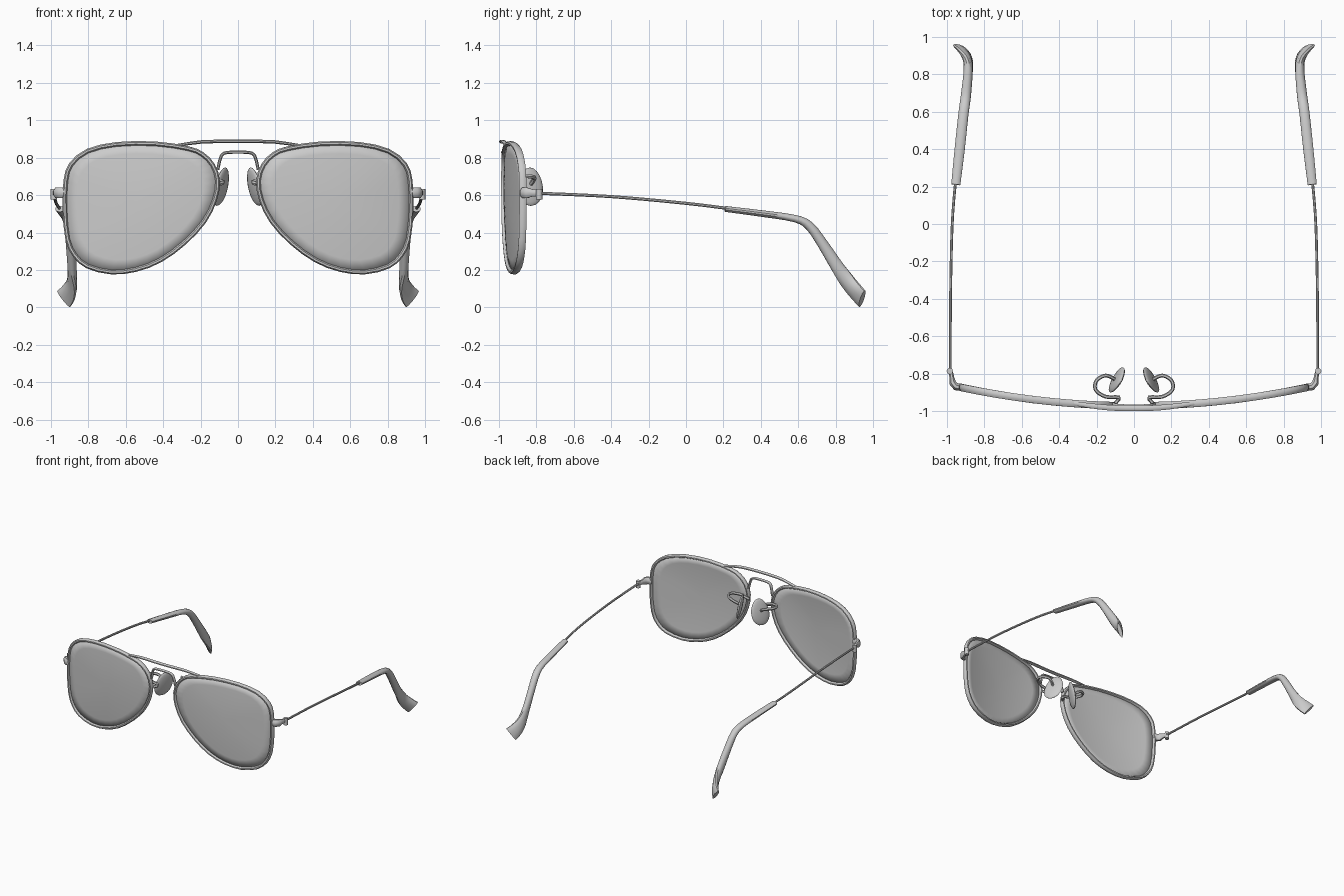
import bpy, bmesh, math
from mathutils import Vector

if "Cube" in bpy.data.objects:
    bpy.data.objects.remove(bpy.data.objects["Cube"])


def spline(pts, n, closed=False):
    """Catmull-Rom through tuples of any length, n steps per span."""
    out, m = [], len(pts)
    get = (lambda i: pts[i % m]) if closed else (lambda i: pts[max(0, min(m - 1, i))])
    for i in range(m if closed else m - 1):
        for k in range(n):
            t = k / n
            out.append(tuple(
                0.5 * (2 * b + (c - a) * t + (2 * a - 5 * b + 4 * c - d) * t * t + (3 * b - a - 3 * c + d) * t ** 3)
                for a, b, c, d in zip(get(i - 1), get(i), get(i + 1), get(i + 2))))
    return out if closed else out + [tuple(pts[-1])]


def finish(name, bm, mirror=True, angle=40):
    bmesh.ops.recalc_face_normals(bm, faces=bm.faces)
    me = bpy.data.meshes.new(name)
    bm.to_mesh(me)
    bm.free()
    ob = bpy.data.objects.new(name, me)
    bpy.context.collection.objects.link(ob)
    bpy.ops.object.select_all(action='DESELECT')
    ob.select_set(True)
    bpy.context.view_layer.objects.active = ob
    bpy.ops.object.shade_smooth_by_angle(angle=math.radians(angle))
    if mirror:
        ob.modifiers.new("Mirror", 'MIRROR').use_mirror_merge = False
    return ob


def sweep(name, path, hints, sides=8, closed=False, mirror=True):
    """Path of (x, y, z, half size along hint, half size across)."""
    bm = bmesh.new()
    P = [Vector(p[:3]) for p in path]
    m, rings = len(P), []
    for i, p in enumerate(path):
        a = P[i - 1] if closed or i else P[0]
        b = P[(i + 1) % m] if closed else P[min(i + 1, m - 1)]
        t = (b - a).normalized()
        h = Vector(hints[i] if isinstance(hints, list) else hints)
        u = (h - t * h.dot(t)).normalized()
        s = t.cross(u)
        rings.append([bm.verts.new(P[i] + u * p[3] * math.cos(w) + s * p[4] * math.sin(w))
                      for w in ((k + 0.5) * math.tau / sides for k in range(sides))])
    for i in range(m if closed else m - 1):
        r, q = rings[i], rings[(i + 1) % m]
        for k in range(sides):
            bm.faces.new((r[k], r[(k + 1) % sides], q[(k + 1) % sides], q[k]))
    if not closed:
        bm.faces.new(rings[0])
        bm.faces.new(rings[-1])
    return finish(name, bm, mirror)


# Teardrop lens outline (x, z), wrapped on a shallow curve in y
outline = [(.26, .857), (.44, .883), (.65, .88), (.81, .843), (.9, .77), (.93, .68),
           (.935, .52), (.92, .36), (.88, .27), (.81, .21), (.68, .178), (.545, .192),
           (.41, .244), (.278, .34), (.17, .457), (.112, .575), (.096, .68), (.123, .765), (.18, .825)]
loop = spline(outline, 2, True)
cx, cz = .54, .56


def wrap(x):
    return -.97 + .115 * x * x


def inset(p, f):
    return cx + (p[0] - cx) * f, cz + (p[1] - cz) * f


# Rims
rim = [inset(p, .972) for p in loop]
sweep("rim", [(x, wrap(x), z, .021, .013) for x, z in rim], (0, 1, 0), 8, True)

# Lenses, gently domed
bm = bmesh.new()
rings = []
for f in (.965, .8, .6, .4, .2):
    rings.append([bm.verts.new((x, wrap(x) - .016 * (1 - f * f), z))
                  for x, z in (inset(p, f) for p in loop)])
n = len(loop)
for r, q in zip(rings, rings[1:]):
    for k in range(n):
        bm.faces.new((r[k], r[(k + 1) % n], q[(k + 1) % n], q[k]))
mid = bm.verts.new((cx, wrap(cx) - .016, cz))
for k in range(n):
    bm.faces.new((rings[-1][k], rings[-1][(k + 1) % n], mid))
lens = finish("lens", bm)
sol = lens.modifiers.new("Thickness", 'SOLIDIFY')
sol.thickness, sol.offset = .008, 0

# Brow bar and lower bridge
half = [(.32, -.957, .866, .008, .012), (.2, -.974, .883, .01, .015), (.1, -.982, .886, .01, .016)]
flip = lambda pts: [(-p[0],) + p[1:] for p in pts]
bar = half + [(0, -.984, .886, .01, .016)] + flip(half)[::-1]
sweep("brow_bar", spline(bar, 2), (0, 0, 1), 8, mirror=False)
half = [(.108, -.965, .735), (.097, -.97, .785), (.082, -.973, .818), (.045, -.975, .828)]
bridge = half + flip(half)[::-1]
sweep("bridge", [p + (.014, .009) for p in spline(bridge, 3)], (0, 1, 0), 8, mirror=False)

# Nose pad wires and pads
wire = [(.1, -.955, .66), (.08, -.925, .67), (.15, -.922, .69), (.205, -.885, .70),
        (.2, -.835, .70), (.15, -.808, .69), (.1, -.83, .66)]
sweep("nose_pad_wire", [p + (.012, .01) for p in spline(wire, 3)], (0, 0, 1), 6)

bm = bmesh.new()
bmesh.ops.create_uvsphere(bm, u_segments=16, v_segments=10, radius=1)
wide = Vector((.45, -.89, 0)).normalized()
tall = Vector((-.22, -.02, 1)).normalized()
thin = wide.cross(tall).normalized()
for v in bm.verts:
    c = v.co.copy()
    v.co = Vector((.09, -.832, .645)) + wide * c.x * .075 * (1 - .12 * c.z) + thin * c.y * .017 + tall * c.z * .105
finish("nose_pad", bm)

# Hinge blocks and screws
sweep("hinge_block", [(.915, -.872, .612, .028, .02), (.95, -.868, .612, .03, .022),
                      (.968, -.848, .612, .03, .02), (.972, -.82, .612, .02, .014),
                      (.98, -.775, .61, .018, .012)], (0, 0, 1), 8)
bm = bmesh.new()
bmesh.ops.create_cone(bm, cap_ends=True, segments=12, radius1=.017, radius2=.017, depth=.055)
bmesh.ops.translate(bm, verts=bm.verts, vec=(.983, -.785, .605))
finish("hinge_screw", bm)

# Thin wire temples
arm = [(.98, -.79, .61), (.979, -.4, .592), (.97, 0, .556), (.95, .25, .525)]
sweep("temple_wire", [p + (.009, .008) for p in spline(arm, 5)], (0, 0, 1), 8)

# Temple sleeves flaring to an outward twisted paddle tip; last value is the twist
sleeve = [(.951, .21, .526, .016, .025, 0), (.93, .4, .502, .018, .028, 0),
          (.911, .58, .475, .02, .028, 0), (.9, .66, .435, .025, .028, 0),
          (.892, .73, .34, .029, .027, 0), (.885, .81, .215, .036, .025, 0),
          (.886, .87, .13, .044, .024, .3), (.906, .915, .076, .053, .021, .6),
          (.93, .942, .046, .058, .015, .75)]
sp = spline(sleeve, 3)
sweep("temple_sleeve", [p[:5] for p in sp], [(p[5], .3, 1) for p in sp], 12)
